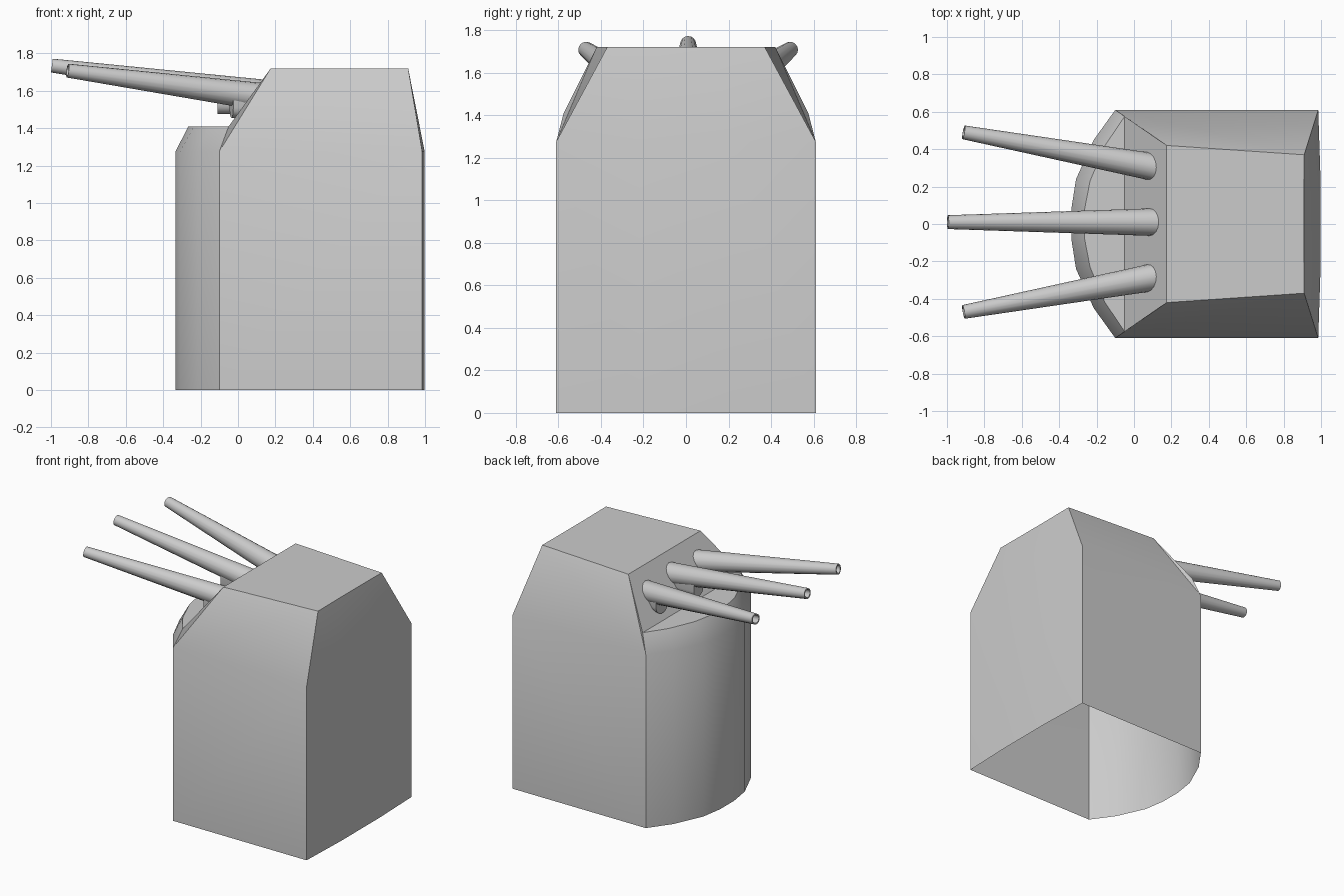
import bpy, bmesh, math
from mathutils import Vector, Matrix

if "Cube" in bpy.data.objects:
    bpy.data.objects.remove(bpy.data.objects["Cube"], do_unlink=True)

GREY = (0.6, 0.6, 0.6, 1)
paint = bpy.data.materials.new("light_grey_paint")
paint.use_nodes = True
paint.diffuse_color = GREY
paint.node_tree.nodes["Principled BSDF"].inputs["Base Color"].default_value = GREY


def finish(bm, name, angle=30):
    bmesh.ops.recalc_face_normals(bm, faces=bm.faces[:])
    mesh = bpy.data.meshes.new(name)
    bm.to_mesh(mesh)
    bm.free()
    mesh.materials.append(paint)
    ob = bpy.data.objects.new(name, mesh)
    bpy.context.collection.objects.link(ob)
    bpy.ops.object.select_all(action="DESELECT")
    ob.select_set(True)
    bpy.context.view_layer.objects.active = ob
    bpy.ops.object.shade_smooth_by_angle(angle=math.radians(angle))
    return ob


def mirrored(half):
    """Extend a run of (x, y) points across y = 0."""
    return half + [(x, -y) for x, y in reversed(half)]


# Outlines: rounded bow, slightly bowed rear, deck and roof
bow = mirrored([(-.1, .61), (-.215, .45), (-.31, .24), (-.335, .08)])
rear = mirrored([(.985, .61), (.998, .22)])
deck_edge = mirrored([(-.05, .575), (-.155, .42), (-.235, .23), (-.265, .075)])
roof_rear = mirrored([(.91, .37), (.908, .13)])
roof_front = mirrored([(.175, .42)])
RIM, DECK, ROOF = 1.275, 1.41, 1.72

# Turret shell, open underneath
bm = bmesh.new()


def ring(points, z):
    return [bm.verts.new((x, y, z)) for x, y in points]


def strip(a, b):
    for i in range(len(a) - 1):
        bm.faces.new((a[i], a[i + 1], b[i + 1], b[i]))


bow_low, bow_rim = ring(bow, 0), ring(bow, RIM)
rear_low, rear_rim = ring(rear, 0), ring(rear, RIM)
deck = ring(deck_edge, DECK)
top_front, top_rear = ring(roof_front, ROOF), ring(roof_rear, ROOF)
strip(bow_low, bow_rim)
strip(rear_low, rear_rim)
strip(bow_rim, deck)
strip(rear_rim, top_rear)
bm.faces.new(deck)
bm.faces.new((deck[0], deck[-1], top_front[1], top_front[0]))
bm.faces.new(top_rear + top_front[::-1])
for s in (0, -1):
    bm.faces.new((bow_low[s], rear_low[s], rear_rim[s], bow_rim[s]))
    bm.faces.new((bow_rim[s], rear_rim[s], top_rear[s], top_front[s]))
    bm.faces.new((bow_rim[s], top_front[s], deck[s]))
finish(bm, "turret_shell")


# Tapered gun barrel with a hollow muzzle
def barrel(name, base, muzzle):
    base, muzzle = Vector(base), Vector(muzzle)
    axis = muzzle - base
    bm = bmesh.new()
    bmesh.ops.create_cone(bm, cap_ends=True, segments=16, radius1=.077,
                          radius2=.037, depth=axis.length)
    tip = max(bm.faces, key=lambda f: f.calc_center_median().z)
    bmesh.ops.inset_region(bm, faces=[tip], thickness=.009)
    bore = bmesh.ops.extrude_discrete_faces(bm, faces=[tip])["faces"][0]
    bmesh.ops.translate(bm, verts=bore.verts[:], vec=(0, 0, -.25))
    turn = axis.to_track_quat("Z", "Y").to_matrix().to_4x4()
    bm.transform(Matrix.Translation((base + muzzle) / 2) @ turn)
    finish(bm, name)


# Rounded lug under a barrel, running back into the sloped face
def lug(name, nose, direction):
    bm = bmesh.new()
    half = .055
    arc = [math.pi * (1 + i / 8) for i in range(9)]
    outline = [(half * math.cos(a), half * math.sin(a)) for a in arc]
    outline += [(half, .07), (-half, .07)]
    face = bm.faces.new([bm.verts.new((0, u, v)) for u, v in outline])
    back = bmesh.ops.extrude_face_region(bm, geom=[face])["geom"]
    bmesh.ops.translate(bm, vec=(.2, 0, 0),
                        verts=[g for g in back if isinstance(g, bmesh.types.BMVert)])
    bm.transform(Matrix.Translation(nose) @ Matrix.Rotation(direction, 4, "Z"))
    finish(bm, name)


barrel("centre_barrel", (.2, .01, 1.577), (-.995, .01, 1.735))
lug("centre_lug", (-.11, .01, 1.53), 0)
for side, s in (("left", 1), ("right", -1)):
    barrel(side + "_barrel", (.2, .01 + s * .277, 1.558), (-.911, .01 + s * .48, 1.708))
    lug(side + "_lug", (-.035, .01 + s * .32, 1.51), -s * .18)
